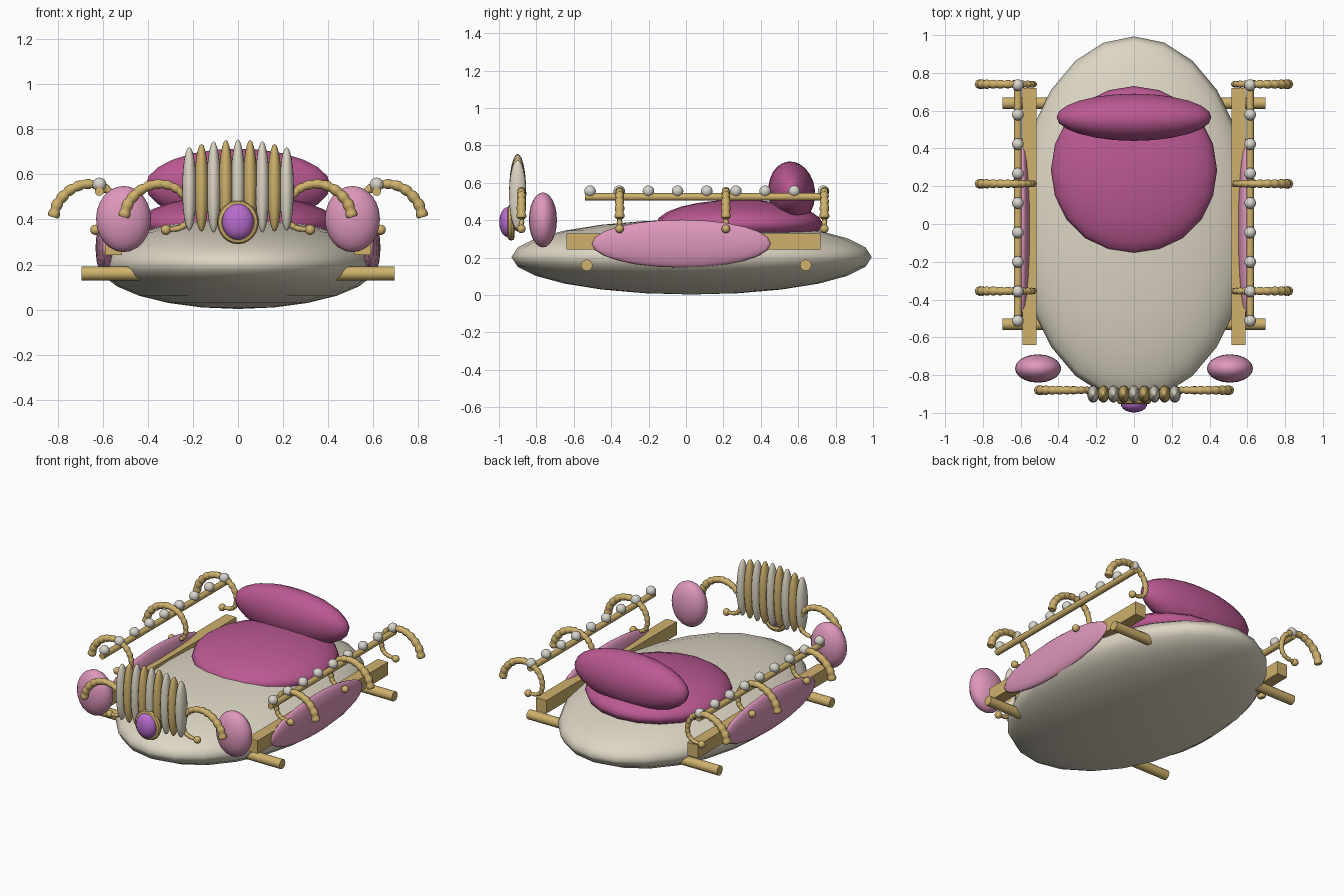
import bpy, math
from mathutils import Vector

if "Cube" in bpy.data.objects:
    bpy.data.objects.remove(bpy.data.objects["Cube"])


def material(name, rgb):
    m = bpy.data.materials.new(name)
    m.use_nodes = True
    m.diffuse_color = (*rgb, 1)
    m.node_tree.nodes["Principled BSDF"].inputs["Base Color"].default_value = (*rgb, 1)
    return m


CREAM = material("cream", (0.72, 0.67, 0.55))
PEARL = material("pearl", (0.68, 0.66, 0.60))
GOLD = material("gold", (0.62, 0.44, 0.15))
MAGENTA = material("magenta", (0.50, 0.10, 0.29))
PINK = material("pink", (0.73, 0.31, 0.50))
PURPLE = material("purple", (0.48, 0.15, 0.62))


def finish(name, mat, smooth=True):
    o = bpy.context.object
    o.name = name
    o.data.materials.append(mat)
    if smooth:
        bpy.ops.object.shade_smooth_by_angle(angle=math.radians(40))
    return o


def ellipsoid(name, mat, loc, radii, segments=24, rings=12, tilt=0):
    bpy.ops.mesh.primitive_uv_sphere_add(segments=segments, ring_count=rings,
                                         radius=1, location=loc, rotation=(tilt, 0, 0))
    bpy.context.object.scale = radii
    return finish(name, mat)


def rod(name, mat, a, b, radius):
    a, b = Vector(a), Vector(b)
    d = b - a
    bpy.ops.mesh.primitive_cylinder_add(vertices=12, radius=radius, depth=d.length,
                                        location=(a + b) / 2,
                                        rotation=d.to_track_quat('Z', 'Y').to_euler())
    return finish(name, mat)


# Curled profile shared by all hoops: outward offset and height
CURL = [(.147, .41), (.125, .475), (.07, .532), (0, .557), (-.07, .545), (-.12, .505),
        (-.143, .445), (-.135, .39), (-.1, .362), (-.04, .354)]


def curl_point(t):
    """Smooth point on the curl, t from 0 to 1."""
    n = len(CURL) - 1
    i = min(int(t * n), n - 1)
    f = t * n - i
    p0, p1, p2, p3 = (Vector(CURL[min(max(i + k, 0), n)]) for k in (-1, 0, 1, 2))
    return 0.5 * (2 * p1 + (p2 - p0) * f + (2 * p0 - 5 * p1 + 4 * p2 - p3) * f * f
                  + (3 * p1 - p0 - 3 * p2 + p3) * f ** 3)


def curled_hoop(name, side, x, y, beads=16):
    """Tapering tube swollen into beads, with a ball at its inner tip."""
    curve = bpy.data.curves.new(name, 'CURVE')
    curve.dimensions = '3D'
    curve.bevel_depth = 0.026
    curve.bevel_resolution = 2
    curve.use_fill_caps = True
    steps = beads * 4
    spline = curve.splines.new('POLY')
    spline.points.add(steps)
    for k, p in enumerate(spline.points):
        t = k / steps
        u, z = curl_point(t)
        p.co = (side * (x + u), y, z, 1)
        p.radius = (1 - 0.55 * t) * (0.8, 1, 1.04, 1)[k % 4]
    o = bpy.data.objects.new(name, curve)
    bpy.context.collection.objects.link(o)
    curve.materials.append(GOLD)
    u, z = CURL[-1]
    ellipsoid(name + "_tip", GOLD, (side * (x + u), y, z), (.023,) * 3, 12, 8)


# Hull and seat
ellipsoid("hull", CREAM, (0, .03, .203), (.62, .963, .2))
ellipsoid("seat_cushion", MAGENTA, (0, .285, .38), (.44, .445, .13), 20, 12)
ellipsoid("seat_back", MAGENTA, (0, .565, .55), (.41, .125, .165), 24, 12, .12)

# Fan of ribs at the prow
for i in range(-4, 5):
    rz = .208 - .0014 * i * i
    ellipsoid("prow_rib", GOLD if i % 2 else CREAM, (i * .054, -.9, .547 - .0007 * i * i),
              (.032, .046, rz), 16, 12)

# Jewel in its ring
bpy.ops.mesh.primitive_torus_add(major_radius=.073, minor_radius=.019, major_segments=24,
                                 minor_segments=8, location=(0, -.935, .388),
                                 rotation=(math.pi / 2, 0, 0))
bpy.context.object.scale = (1, 1.06, 1)
finish("jewel_ring", GOLD)
ellipsoid("prow_jewel", PURPLE, (0, -.953, .39), (.07, .045, .08), 20, 12)

# Parts repeated on both sides
for side, label in ((1, "left"), (-1, "right")):
    ellipsoid(label + "_side_panel", PINK, (side * .59, -.025, .275), (.042, .48, .128), 20, 12)
    ellipsoid(label + "_front_lobe", PINK, (side * .508, -.765, .402), (.122, .075, .147), 20, 12)

    bpy.ops.mesh.primitive_cube_add(size=1, location=(side * .553, .04, .286))
    bpy.context.object.scale = (.076, 1.36, .086)
    finish(label + "_side_beam", GOLD, False)

    for y in (-.53, .64):
        rod(label + "_outrigger", GOLD, (side * .35, y, .16), (side * .695, y, .16), .031)

    rod(label + "_handrail", GOLD, (side * .615, -.54, .525), (side * .615, .75, .525), .02)
    for k in range(9):
        ellipsoid(label + "_rail_pearl", PEARL, (side * .615, -.513 + k * .156, .555),
                  (.031,) * 3, 16, 10)

    for y in (-.355, .213, .74):
        curled_hoop(label + "_side_hoop", side, .673, y)
    curled_hoop(label + "_prow_hoop", side, .36, -.88)
